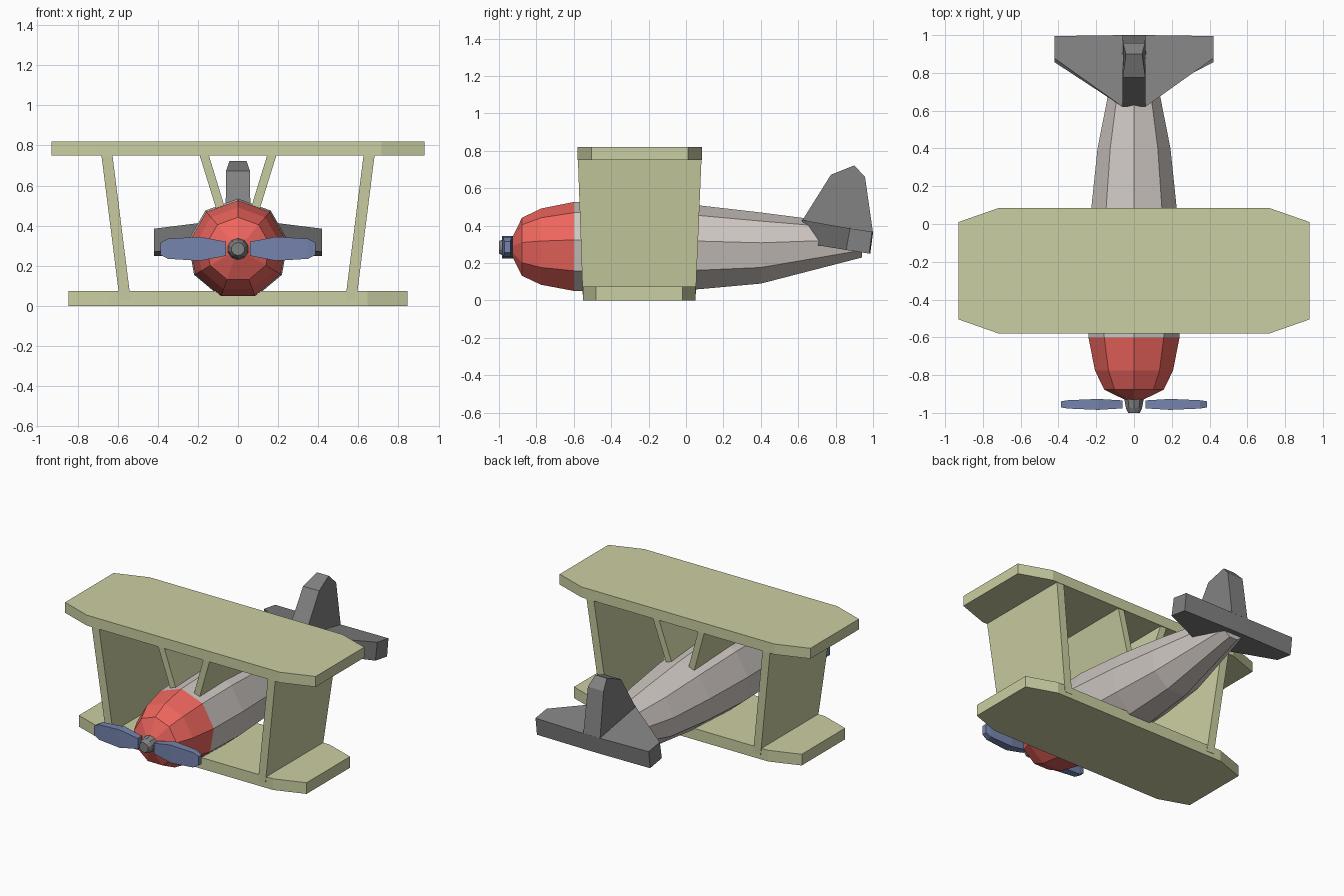
import bpy, bmesh
from math import sin, cos, radians

if "Cube" in bpy.data.objects:
    bpy.data.objects.remove(bpy.data.objects["Cube"])


def material(name, rgb):
    m = bpy.data.materials.new(name)
    m.diffuse_color = (*rgb, 1)
    m.use_nodes = True
    m.node_tree.nodes["Principled BSDF"].inputs["Base Color"].default_value = m.diffuse_color
    return m


CREAM = material("cream", (0.60, 0.62, 0.36))
RED = material("red", (0.85, 0.13, 0.11))
HULL = material("hull", (0.62, 0.57, 0.54))
DARK = material("dark_grey", (0.22, 0.22, 0.22))
BLUE = material("blue", (0.18, 0.23, 0.42))


def loft(name, loops, mat):
    """Skin a list of equal-length point loops and cap both ends."""
    bm = bmesh.new()
    rows = [[bm.verts.new(p) for p in loop] for loop in loops]
    n = len(rows[0])
    for a, b in zip(rows, rows[1:]):
        for i in range(n):
            j = (i + 1) % n
            bm.faces.new((a[i], a[j], b[j], b[i]))
    bm.faces.new(rows[0][::-1])
    bm.faces.new(rows[-1])
    bmesh.ops.recalc_face_normals(bm, faces=bm.faces)
    mesh = bpy.data.meshes.new(name)
    bm.to_mesh(mesh)
    bm.free()
    ob = bpy.data.objects.new(name, mesh)
    bpy.context.collection.objects.link(ob)
    mesh.materials.append(mat)
    return ob


def ring(y, r, z, n=9):
    """Regular polygon facing y, with one corner on top."""
    angles = [radians(90 + 360 * i / n) for i in range(n)]
    return [(r * cos(a), y, z + r * sin(a)) for a in angles]


def mirrored(half):
    """Close a right-hand outline with its reflection in x."""
    return half + [(-x, y, z) for x, y, z in reversed(half)]


# Nose cowl and fuselage: nine-sided hulls (y, radius, centre z)
nose = [(-0.93, 0.05, 0.284), (-0.877, 0.16, 0.282),
        (-0.775, 0.21, 0.281), (-0.6, 0.245, 0.281)]
body = [(-0.6, 0.245, 0.281), (-0.3, 0.253, 0.282), (0.07, 0.231, 0.277),
        (0.4, 0.196, 0.274), (0.94, 0.088, 0.312)]
loft("nose_cowl", [ring(*s) for s in nose], RED)
loft("fuselage", [ring(*s) for s in body], HULL)


# Wings: flat slabs with clipped corners
def wing(name, x_tip, x_clip, y0, y1, clip, z0, z1):
    half = [(x_clip, y0), (x_tip, y0 + clip), (x_tip, y1 - clip), (x_clip, y1)]
    loft(name, [mirrored([(x, y, z) for x, y in half]) for z in (z0, z1)], CREAM)


wing("upper_wing", 0.93, 0.715, -0.58, 0.085, 0.075, 0.75, 0.82)
wing("lower_wing", 0.845, 0.645, -0.55, 0.05, 0.07, 0.0, 0.075)


# Struts: leaning full-chord panels, (inner x, outer x, front y, back y, z)
def strut(name, bottom, top):
    for side, s in (("right", 1), ("left", -1)):
        loops = [[(s * a, y0, z), (s * b, y0, z), (s * b, y1, z), (s * a, y1, z)]
                 for a, b, y0, y1, z in (bottom, top)]
        loft(f"{side}_{name}", loops, CREAM)


strut("outer_strut", (0.535, 0.59, -0.552, 0.052, 0.03), (0.627, 0.682, -0.578, 0.083, 0.76))
strut("cabane_strut", (0.05, 0.095, -0.56, 0.06, 0.44), (0.148, 0.194, -0.575, 0.08, 0.76))

# Tailplane: swept, slightly tilted slab
tail_bottom = [(0.06, 0.67, 0.30), (0.42, 0.856, 0.27), (0.42, 0.98, 0.25), (0.06, 0.985, 0.25)]
tail_top = [(0.06, 0.62, 0.43), (0.42, 0.877, 0.385), (0.42, 0.995, 0.367), (0.06, 1.0, 0.362)]
loft("tailplane", [mirrored(tail_bottom), mirrored(tail_top)], DARK)

# Tail fin: side profile (half width, y, z) that narrows at the tip
fin = [(0.062, 0.62, 0.425), (0.06, 0.775, 0.672), (0.043, 0.9, 0.722),
       (0.058, 0.957, 0.66), (0.062, 1.0, 0.36)]
loft("tail_fin", [[(s * w, y, z) for w, y, z in fin] for s in (-1, 1)], DARK)

# Propeller hub and two blades (x, half height, half thickness)
loft("propeller_hub", [ring(y, r, 0.284, 10) for y, r in
                       ((-1.0, 0.033), (-0.975, 0.045), (-0.92, 0.055))], DARK)
blade = [(0.06, 0.035, 0.021), (0.19, 0.06, 0.029), (0.35, 0.05, 0.022), (0.387, 0.03, 0.016)]
for side, s in (("right", 1), ("left", -1)):
    loops = [[(s * x, -0.955 + i * t, 0.285 + j * h)
              for i, j in ((-1, -1), (1, -1), (1, 1), (-1, 1))] for x, h, t in blade]
    loft(f"{side}_propeller_blade", loops, BLUE)
